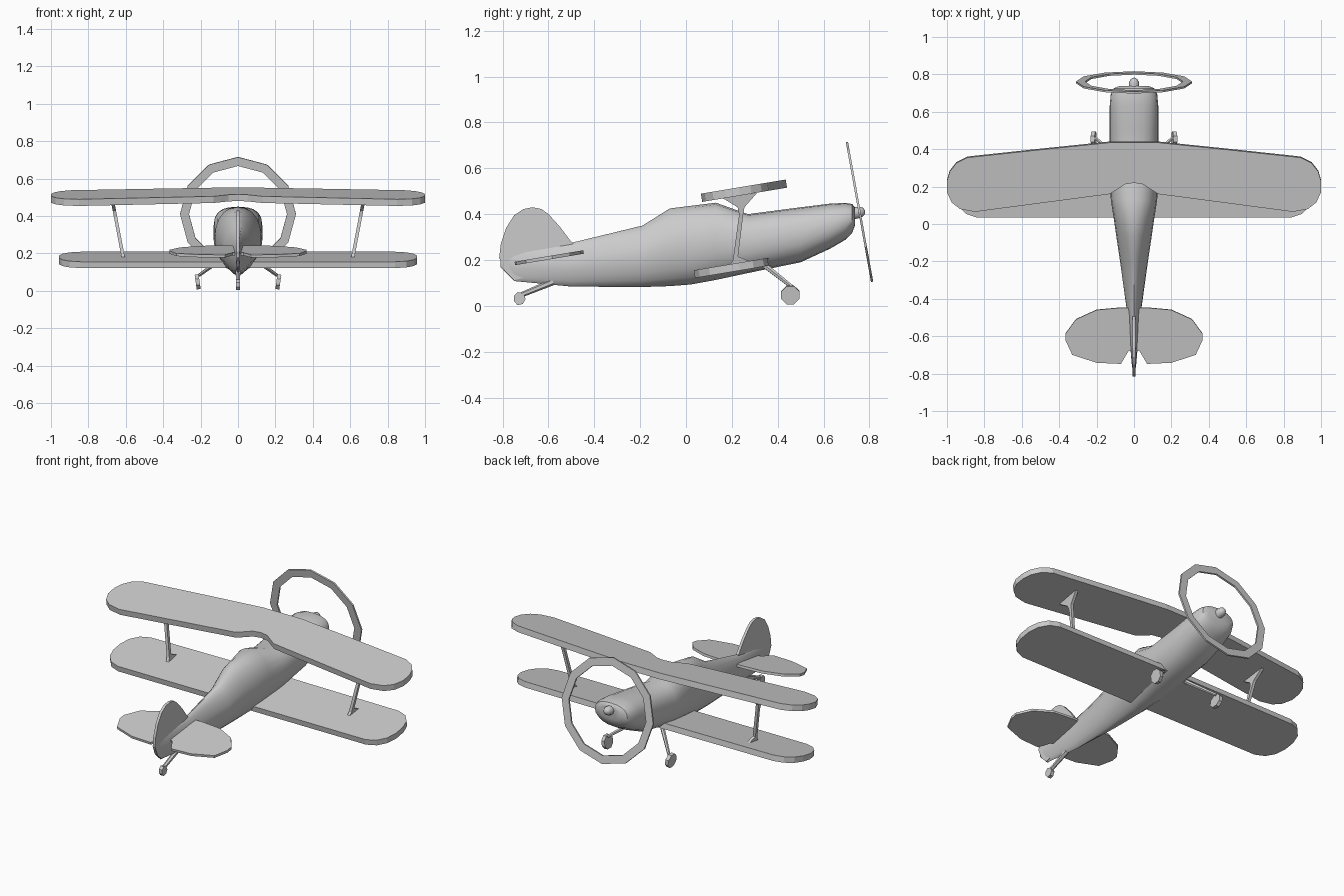
import bpy, bmesh, math
from mathutils import Vector, Matrix

if "Cube" in bpy.data.objects:
    bpy.data.objects.remove(bpy.data.objects["Cube"])

PITCH = math.radians(9.5)          # whole aircraft sits tail-down
S, C = math.sin(PITCH), math.cos(PITCH)


def finish(name, bm, smooth=None):
    bmesh.ops.recalc_face_normals(bm, faces=bm.faces)
    me = bpy.data.meshes.new(name)
    bm.to_mesh(me)
    bm.free()
    ob = bpy.data.objects.new(name, me)
    bpy.context.collection.objects.link(ob)
    if smooth:
        bpy.ops.object.select_all(action='DESELECT')
        ob.select_set(True)
        bpy.context.view_layer.objects.active = ob
        bpy.ops.object.shade_smooth_by_angle(angle=math.radians(smooth))
    return ob


def loft(name, rings, smooth=None):
    """Skin a list of equal-length point rings and cap both ends."""
    bm = bmesh.new()
    vs = [[bm.verts.new(p) for p in r] for r in rings]
    n = len(vs[0])
    for a, b in zip(vs, vs[1:]):
        for i in range(n):
            bm.faces.new((a[i], a[(i + 1) % n], b[(i + 1) % n], b[i]))
    bm.faces.new(vs[0])
    bm.faces.new(vs[-1])
    return finish(name, bm, smooth)


def surface(name, half, y0, z0, thick):
    """Mirrored planform on the pitched plane; z0 is the top height at y0."""
    pts = half + [(-x, y) for x, y in reversed(half) if x > 0]
    top = [(x, y, z0 + (y - y0) * S / C) for x, y in pts]
    bottom = [(x, y + thick * S, z - thick * C) for x, y, z in top]
    return loft(name, [top, bottom])


def rod(name, a, b, r0, r1, sides):
    a, b = Vector(a), Vector(b)
    q = (b - a).to_track_quat('Z', 'Y')
    rings = [[c + q @ Vector((r * math.cos(t), r * math.sin(t), 0))
              for t in (2 * math.pi * (i + .5) / sides for i in range(sides))]
             for c, r in ((a, r0), (b, r1))]
    return loft(name, rings, 40)


# Fuselage: y, bottom, top, half width, upper and lower roundness
sections = [(-.81, .17, .24, .003, 1.5, 1.5), (-.75, .108, .245, .012, 1.5, 1.5),
            (-.5, .084, .275, .033, 1.6, 1.6), (-.19, .082, .35, .076, 1.7, 1.8),
            (-.07, .086, .425, .094, 1.8, 1.9), (.02, .093, .436, .107, 2, 2),
            (.13, .113, .45, .124, 2.2, 2.1), (.27, .143, .40, .13, 2.4, 2.2),
            (.5, .19, .43, .13, 2.5, 2.3), (.63, .25, .446, .13, 2.5, 2.3),
            (.695, .288, .449, .124, 2.5, 2.3), (.725, .318, .444, .11, 2.4, 2.2),
            (.737, .35, .43, .08, 2.2, 2.2)]
rings = []
for y, zb, zt, w, eu, el in sections:
    ring = []
    for i in range(20):
        t = 2 * math.pi * i / 20
        c, s = math.cos(t), math.sin(t)
        e = 2 / (eu if s > 0 else el)
        ring.append((w * math.copysign(abs(c) ** e, c), y,
                     (zb + zt) / 2 + (zt - zb) / 2 * math.copysign(abs(s) ** e, s)))
    rings.append(ring)
loft("fuselage", rings, 40)

# Wings and tailplane
surface("upper_wing", [(0, .435), (.13, .435), (.5, .397), (.89, .355), (.95, .325), (.985, .28),
                       (1, .23), (1, .17), (.975, .115), (.93, .08), (.85, .065),
                       (.13, .16), (.09, .185), (.05, .212), (0, .22)], .435, .551, .036)
surface("lower_wing", [(0, .363), (.84, .355), (.9, .335), (.94, .29), (.958, .23), (.958, .16),
                       (.94, .1), (.9, .055), (.84, .034), (0, .034)], .034, .155, .034)
surface("tailplane", [(0, -.45), (.07, -.448), (.2, -.46), (.31, -.51), (.365, -.585), (.365, -.625),
                      (.33, -.7), (.2, -.742), (.07, -.748), (.03, -.68), (0, -.67)],
        -.45, .242, .015)

# Fin and rudder
fin = [(-.48, .26), (-.505, .285), (-.55, .345), (-.6, .4), (-.63, .422), (-.67, .43), (-.71, .422),
       (-.75, .395), (-.785, .34), (-.808, .27), (-.815, .21), (-.79, .15), (-.75, .112), (-.6, .15)]
loft("fin", [[(x, y, z) for y, z in fin] for x in (-.008, .008)])

# Propeller disc ring and spinner
bm = bmesh.new()
prof = [(.31, .005), (.31, -.005), (.262, -.005), (.262, .005)]
vs = [[bm.verts.new((r * math.sin(a), d, r * math.cos(a))) for r, d in prof]
      for a in (math.pi * k / 6 for k in range(12))]
for k in range(12):
    a, b = vs[k], vs[(k + 1) % 12]
    for i in range(4):
        bm.faces.new((a[i], a[(i + 1) % 4], b[(i + 1) % 4], b[i]))
bm.transform(Matrix.Translation((0, .757, .41)) @ Matrix.Rotation(math.radians(10.2), 4, 'X'))
finish("propeller_ring", bm)

axis = Vector((0, C, S))
hub = Vector((0, .725, .403))
side, up = Vector((1, 0, 0)), Vector((0, -S, C))
loft("spinner", [[hub + axis * d + (side * math.cos(t) + up * math.sin(t)) * r
                  for t in (math.pi * i / 5 for i in range(10))]
                 for d, r in ((0, .028), (.035, .026), (.05, .018), (.057, .006))], 50)

# Interplane struts and main gear, one per side
strut = [(.16, .47), (.31, .493), (.255, .43), (.25, .40), (.227, .215), (.29, .19), (.3, .18),
         (.18, .16), (.205, .2), (.232, .40), (.225, .43)]
for s, tag in ((1, "right"), (-1, "left")):
    loft(f"strut_{tag}", [[(s * (.612 + (z - .17) * .19 + d), y, z) for y, z in strut]
                          for d in (-.009, .009)])
    rod(f"gear_leg_{tag}", (s * .08, .345, .175), (s * .208, .462, .083), .013, .009, 6)
    rod(f"wheel_{tag}", (s * .205, .455, .049), (s * .226, .455, .046), .043, .043, 8)

# Tail wheel
rod("tail_leg", (0, -.58, .105), (0, -.725, .045), .015, .011, 6)
tail = [(-.75, .02), (-.735, .003), (-.712, .008), (-.7, .03), (-.71, .055), (-.735, .06), (-.75, .045)]
loft("tail_wheel", [[(x, y, z) for y, z in tail] for x in (-.011, .011)])
